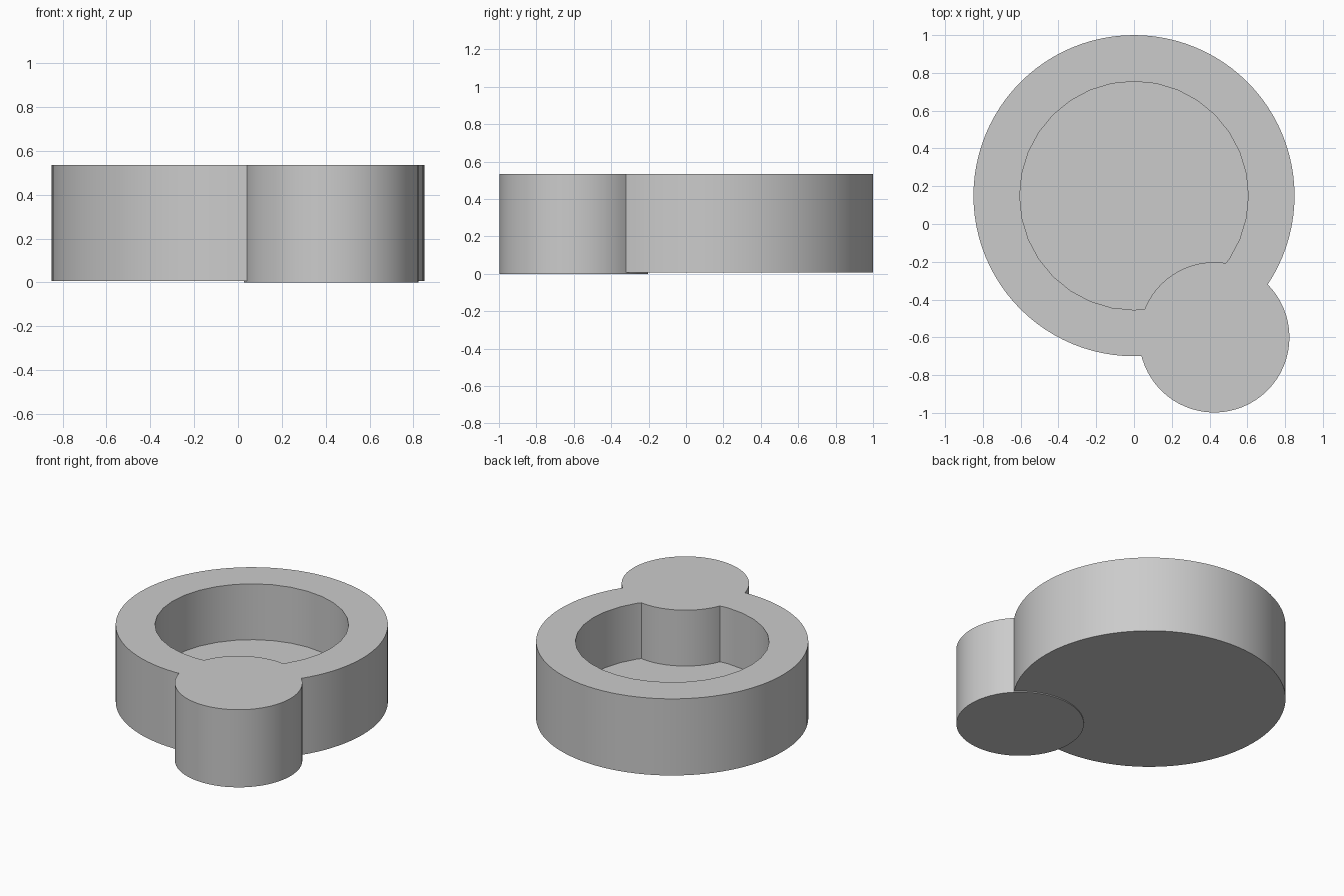
import bpy
import math

cube = bpy.data.objects.get("Cube")
if cube:
    bpy.data.objects.remove(cube, do_unlink=True)

TOP = 0.535

grey = bpy.data.materials.new("plain grey")
grey.use_nodes = True
colour = (0.6, 0.6, 0.6, 1)
grey.diffuse_color = colour
grey.node_tree.nodes["Principled BSDF"].inputs["Base Color"].default_value = colour


def cylinder(name, x, y, radius, bottom, top, sides):
    bpy.ops.mesh.primitive_cylinder_add(
        vertices=sides, radius=radius, depth=top - bottom,
        location=(x, y, (bottom + top) / 2))
    obj = bpy.context.object
    obj.name = name
    obj.data.materials.append(grey)
    return obj


def combine(target, other, operation):
    mod = target.modifiers.new(operation.lower(), "BOOLEAN")
    mod.operation = operation
    mod.solver = "EXACT"
    mod.object = other
    bpy.context.view_layer.objects.active = target
    bpy.ops.object.modifier_apply(modifier=mod.name)
    bpy.data.objects.remove(other, do_unlink=True)


# Round dish with a well sunk into its top
dish = cylinder("round_dish", 0, 0.15, 0.85, 0.007, TOP, 96)
well = cylinder("well_cutter", 0, 0.15, 0.605, 0.15, TOP + 0.2, 32)
combine(dish, well, "DIFFERENCE")

# Round post standing through the rim, flush with the top
post = cylinder("corner_post", 0.425, -0.6, 0.398, 0, TOP, 64)
combine(dish, post, "UNION")

bpy.ops.object.select_all(action="DESELECT")
dish.select_set(True)
bpy.context.view_layer.objects.active = dish
bpy.ops.object.shade_smooth_by_angle(angle=math.radians(30))
